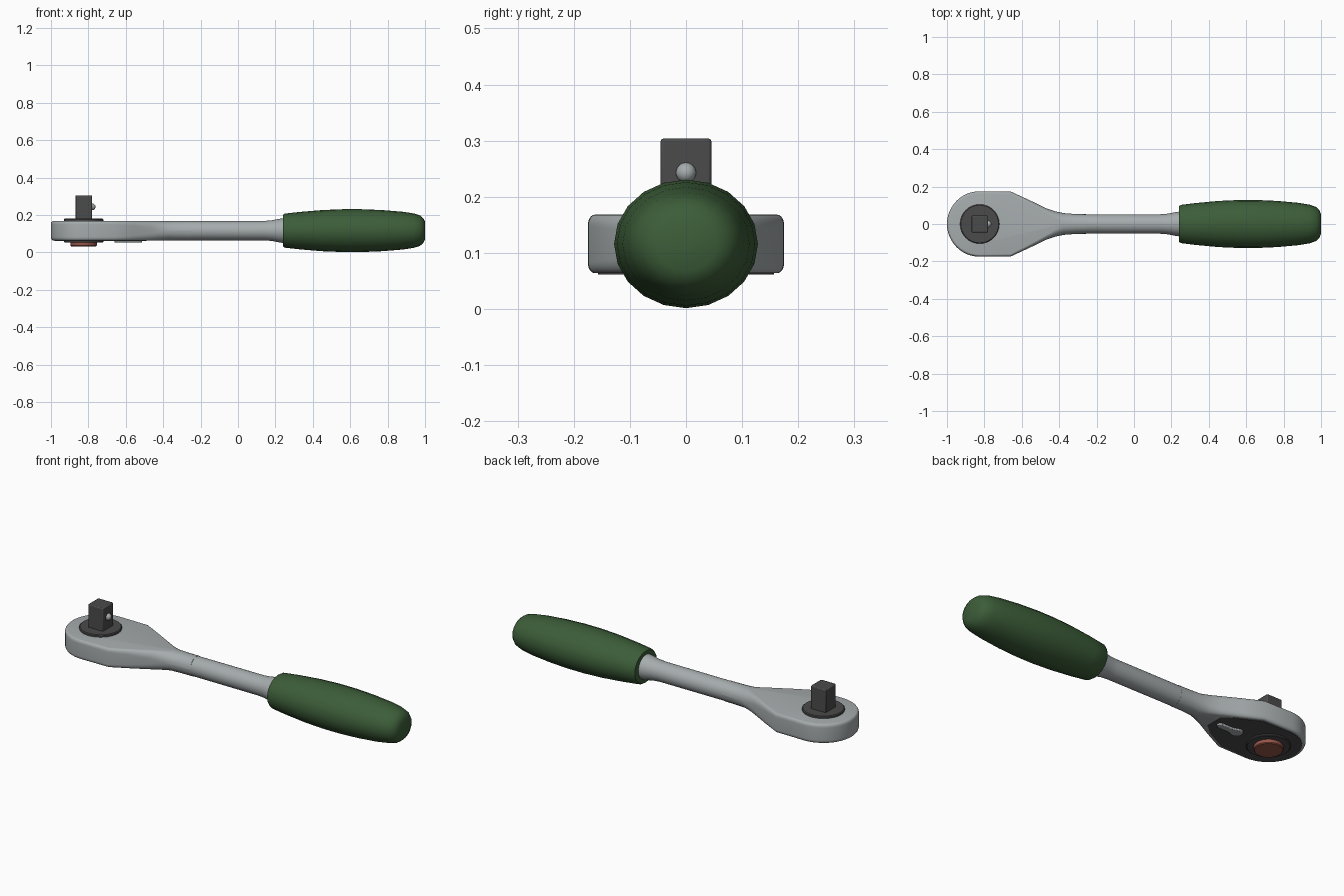
import bpy, bmesh, math
from math import sin, cos, pi, radians

if "Cube" in bpy.data.objects:
    bpy.data.objects.remove(bpy.data.objects["Cube"])

HX, CZ = -0.825, 0.116   # head centre, shaft axis height


def mat(name, c):
    m = bpy.data.materials.new(name)
    m.diffuse_color = (*c, 1)
    m.use_nodes = True
    m.node_tree.nodes["Principled BSDF"].inputs["Base Color"].default_value = m.diffuse_color
    return m


STEEL = mat("steel", (0.38, 0.41, 0.42))
DARK = mat("dark_steel", (0.07, 0.07, 0.07))
GREEN = mat("green_grip", (0.045, 0.11, 0.04))
RED = mat("red_button", (0.30, 0.09, 0.065))


def finish(name, bm, m, angle=35, bevel=0, segs=2):
    bmesh.ops.recalc_face_normals(bm, faces=bm.faces[:])
    me = bpy.data.meshes.new(name)
    bm.to_mesh(me)
    bm.free()
    o = bpy.data.objects.new(name, me)
    bpy.context.collection.objects.link(o)
    me.materials.append(m)
    if bevel:
        b = o.modifiers.new("Bevel", 'BEVEL')
        b.width, b.segments, b.limit_method = bevel, segs, 'ANGLE'
    bpy.ops.object.select_all(action='DESELECT')
    o.select_set(True)
    bpy.context.view_layer.objects.active = o
    bpy.ops.object.shade_smooth_by_angle(angle=radians(angle))
    return o


def rings(loops):
    """Skin closed loops of points, capping both ends."""
    bm = bmesh.new()
    vs = [[bm.verts.new(p) for p in l] for l in loops]
    n = len(vs[0])
    for a, b in zip(vs, vs[1:]):
        for i in range(n):
            j = (i + 1) % n
            bm.faces.new((a[i], a[j], b[j], b[i]))
    bm.faces.new(vs[0])
    bm.faces.new(vs[-1])
    return bm


def lathe_x(name, prof, m, sides, sy=1.0):
    return finish(name, rings([[(x, sy * r * sin(2 * pi * i / sides), CZ + r * cos(2 * pi * i / sides))
                                for i in range(sides)] for x, r in prof]), m)


def lathe_z(name, prof, m, sides=32):
    return finish(name, rings([[(HX + r * cos(2 * pi * i / sides), r * sin(2 * pi * i / sides), z)
                                for i in range(sides)] for r, z in prof]), m)


def prism(name, half, z0, z1, m, bevel=0):
    """Extrude an outline mirrored across y = 0."""
    pts = half + [(x, -y) for x, y in reversed(half) if y > 1e-5]
    return finish(name, rings([[(x, y, z) for x, y in pts] for z in (z0, z1)]), m, bevel=bevel)


# Head: outline stations (outer x, outer y, flat x, flat y, straight side half height)
st = []
for i in range(13):
    a = pi - pi / 2 * i / 12
    st.append((HX + .175 * cos(a), .175 * sin(a), HX + .163 * cos(a), .163 * sin(a), .033))
st += [(-.66, .174, -.66, .161, .033), (-.56, .128, -.56, .109, .026),
       (-.465, .082, -.465, .056, .014), (-.42, .067, -.42, .028, .007),
       (-.375, .058, -.385, .006, .002), (-.31, .053, -.31, .004, .0), (-.25, .052, -.25, .004, .0)]
H = .052
loops = []
for sgn in (-1, 1):
    steps = range(6, -1, -1) if sgn < 0 else range(0, 7)
    for k in steps:
        a = pi / 2 * k / 6
        half = []
        for xo, yo, xf, yf, s in st:
            half.append((xf + (xo - xf) * cos(a), yf + (yo - yf) * cos(a),
                         CZ + sgn * (s + (H - s) * sin(a))))
        loops.append(half + [(x, -y, z) for x, y, z in reversed(half[1:])])
finish("head", rings(loops), STEEL, 30)

# Shaft and grip
lathe_x("shaft", [(-.32, .0515), (.14, .052), (.18, .055), (.215, .062), (.24, .066), (.28, .066)], STEEL, 32)
lathe_x("grip", [(.24, .074), (.241, .085), (.25, .091), (.33, .100), (.45, .110), (.56, .1145), (.66, .1145),
                 (.77, .110), (.88, .101), (.94, .092), (.972, .082), (.99, .067), (1.0, .048)],
        GREEN, 20, 1.12)

# Drive collar, square drive and detent ball
lathe_z("drive_collar", [(.105, .16), (.105, .176), (.101, .180)], DARK)
drive = bmesh.new()
bmesh.ops.create_cube(drive, size=1)
for v in drive.verts:
    v.co = (HX + v.co.x * .09, v.co.y * .09, .2375 + v.co.z * .133)
finish("square_drive", drive, DARK, bevel=.005)
ball = bmesh.new()
bmesh.ops.create_uvsphere(ball, u_segments=20, v_segments=12, radius=.018)
bmesh.ops.translate(ball, verts=ball.verts, vec=(HX + .045, 0, .243))
finish("detent_ball", ball, STEEL)

# Underside cover plate, ring and release button
plate = [(HX + .157 * cos(pi - pi / 2 * i / 12), .157 * sin(pi - pi / 2 * i / 12)) for i in range(13)]
plate += [(-.665, .154), (-.54, .09), (-.49, .045), (-.49, 0)]
prism("cover_plate", plate, .0615, .075, DARK)
lathe_z("button_ring", [(.101, .053), (.105, .056), (.105, .075)], DARK)
lathe_z("release_button", [(.066, .032), (.07, .036), (.07, .06)], RED)

# Direction lever: round pivot with a tapering thumb bar
lever = [(-.63 + .03 * cos(pi - pi * .7 * i / 8), .03 * sin(pi - pi * .7 * i / 8)) for i in range(9)]
lever += [(-.59, .018), (-.53, .018), (-.517, .012), (-.512, 0)]
prism("direction_lever", lever, .052, .07, STEEL, bevel=.004)
